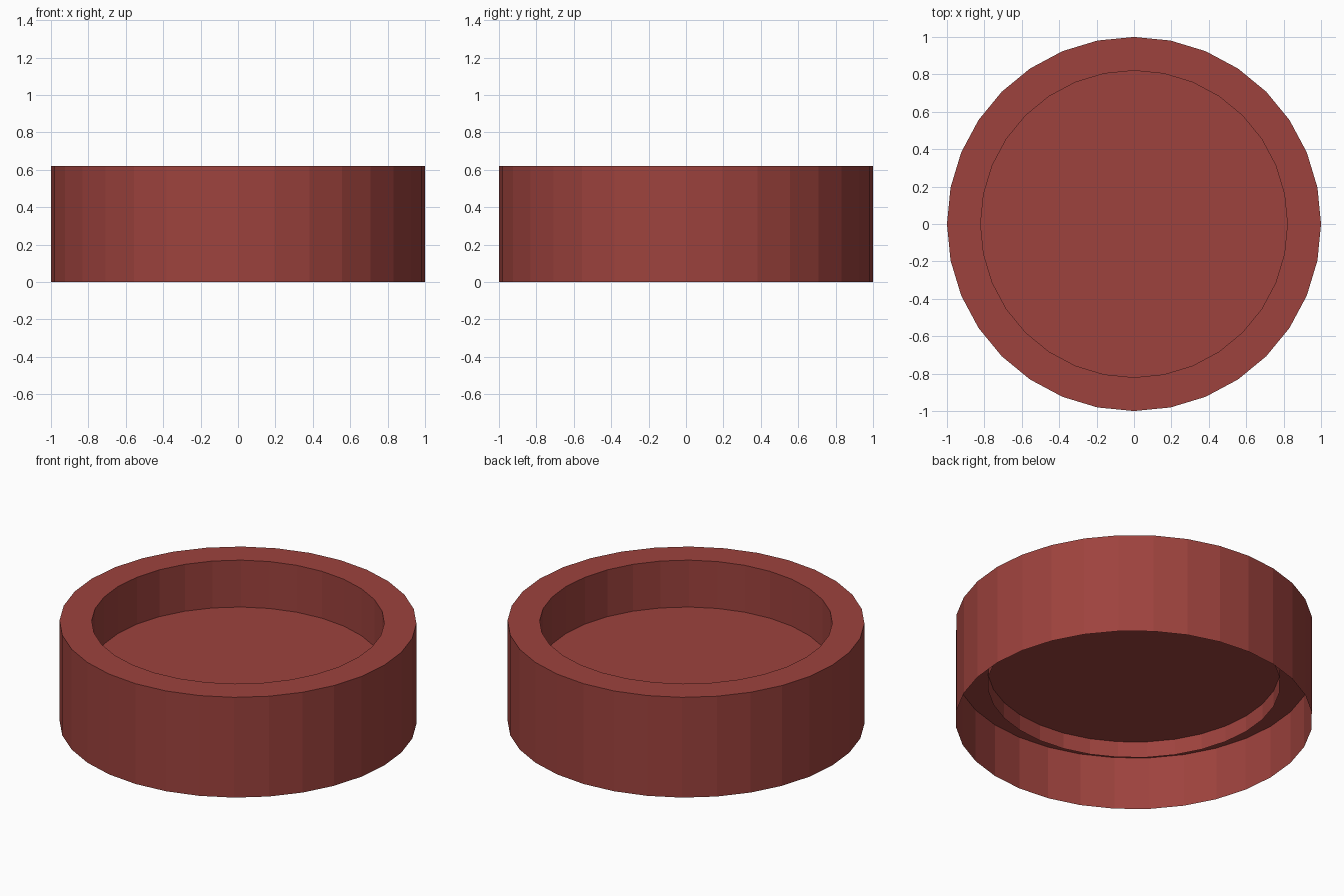
import bpy
import bmesh
from math import cos, sin, tau

if "Cube" in bpy.data.objects:
    bpy.data.objects.remove(bpy.data.objects["Cube"])

SIDES = 32
RIM_R, WELL_R = 1.0, 0.82
HEIGHT, FLOOR_Z, LIP_Z = 0.62, 0.33, 0.23

red = bpy.data.materials.new("dark_red")
red.diffuse_color = (0.34, 0.055, 0.047, 1.0)
red.use_nodes = True
red.node_tree.nodes["Principled BSDF"].inputs["Base Color"].default_value = red.diffuse_color


def add_object(name, bm):
    mesh = bpy.data.meshes.new(name)
    bm.to_mesh(mesh)
    bm.free()
    mesh.materials.append(red)
    obj = bpy.data.objects.new(name, mesh)
    bpy.context.collection.objects.link(obj)
    return obj


def ring(bm, r, z):
    return [bm.verts.new((r * cos(tau * i / SIDES), r * sin(tau * i / SIDES), z))
            for i in range(SIDES)]


def lathe(name, profile):
    """Sweep (radius, z) points into a thin flat-faced shell."""
    bm = bmesh.new()
    rings = [ring(bm, r, z) for r, z in profile]
    for low, high in zip(rings, rings[1:]):
        for i in range(SIDES):
            j = (i + 1) % SIDES
            bm.faces.new((low[i], low[j], high[j], high[i]))
    return add_object(name, bm)


# Outer wall, flat top rim, inner wall running down to a lip below the floor
lathe("cap_shell", [(RIM_R, 0), (RIM_R, HEIGHT), (WELL_R, HEIGHT),
                    (WELL_R, FLOOR_Z), (WELL_R, LIP_Z)])

# Underside ledge between the outer wall and the lip
lathe("underside_ledge", [(WELL_R, FLOOR_Z), (RIM_R, FLOOR_Z)])

# Floor of the well
bm = bmesh.new()
bm.faces.new(ring(bm, WELL_R, FLOOR_Z))
add_object("well_floor", bm)
